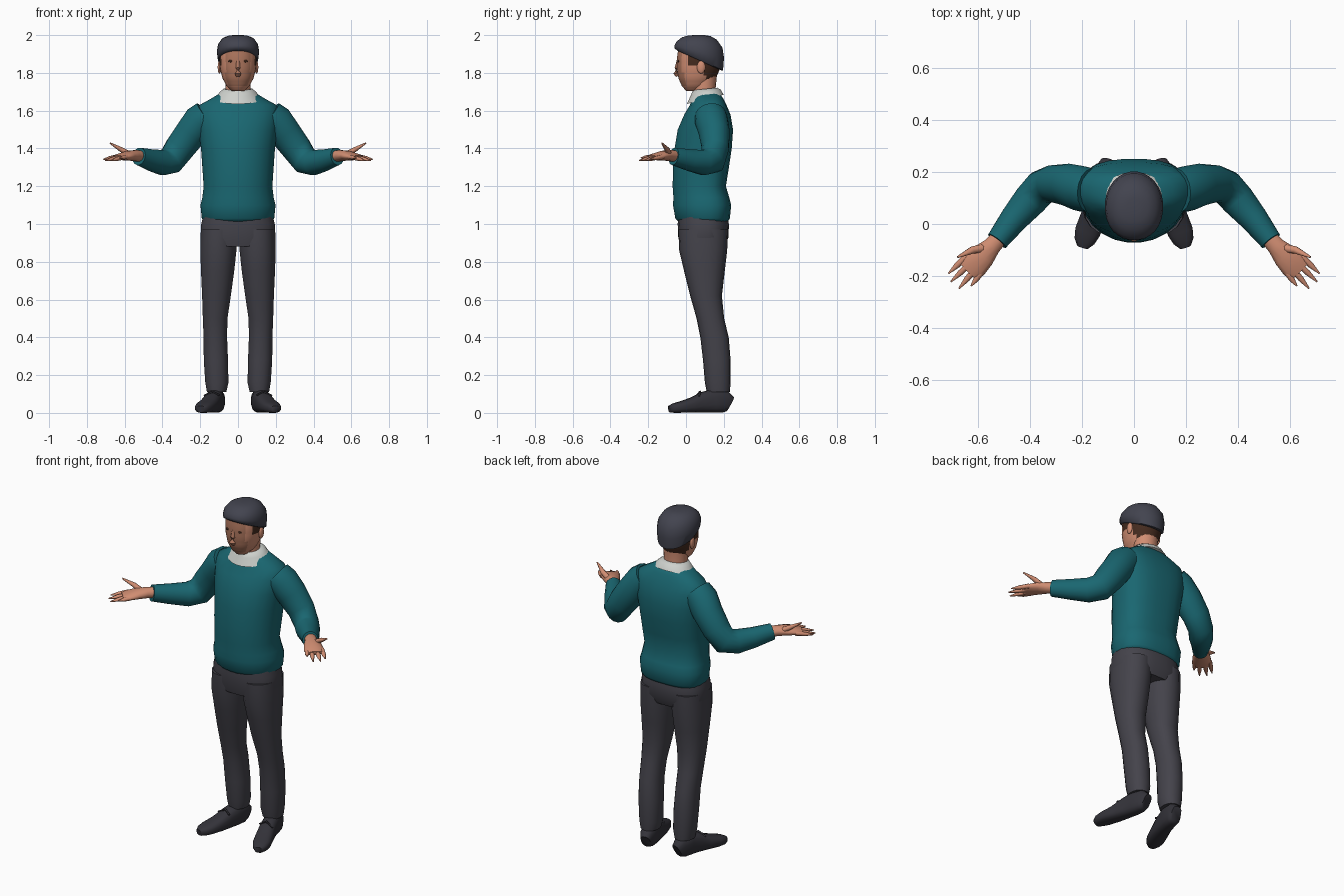
import bpy, bmesh, math
from mathutils import Vector


def material(name, rgb):
    m = bpy.data.materials.new(name)
    m.diffuse_color = (*rgb, 1)
    return m


TEAL = material("teal_wool", (0.010, 0.135, 0.165))
TROUSER = material("charcoal_cloth", (0.058, 0.056, 0.070))
CAP = material("slate_cap", (0.055, 0.057, 0.078))
SHOE = material("dark_shoe", (0.034, 0.033, 0.042))
SKIN = material("skin", (0.64, 0.27, 0.17))
FACE = material("shaded_skin", (0.42, 0.18, 0.11))
HAIR = material("brown_hair", (0.06, 0.025, 0.014))
COLLAR = material("pale_collar", (0.62, 0.64, 0.61))


def finish(name, bm, mats, mirror=False, rule=None):
    """Turn a bmesh into a smooth, optionally mirrored, coloured object."""
    bmesh.ops.recalc_face_normals(bm, faces=bm.faces)
    if rule:
        for f in bm.faces:
            f.material_index = rule(f.calc_center_median())
    me = bpy.data.meshes.new(name)
    bm.to_mesh(me)
    bm.free()
    for m in mats:
        me.materials.append(m)
    ob = bpy.data.objects.new(name, me)
    bpy.context.collection.objects.link(ob)
    bpy.ops.object.select_all(action='DESELECT')
    ob.select_set(True)
    bpy.context.view_layer.objects.active = ob
    bpy.ops.object.shade_smooth_by_angle(angle=math.radians(60))
    if mirror:
        ob.modifiers.new("mirror", 'MIRROR').use_mirror_merge = False
    return ob


def skin_rings(bm, rings):
    """Bridge a list of point rings and close both ends."""
    vs = [[bm.verts.new(p) for p in r] for r in rings]
    n = len(vs[0])
    for a, b in zip(vs, vs[1:]):
        for i in range(n):
            j = (i + 1) % n
            bm.faces.new((a[i], a[j], b[j], b[i]))
    bm.faces.new(vs[0])
    bm.faces.new(vs[-1])


def outline(n, power_neg=2.0, power_pos=2.0):
    """Unit superellipse, with its own squareness on each half."""
    pts = []
    for i in range(n):
        t = 2 * math.pi * (i + 0.5) / n
        c, s = math.cos(t), math.sin(t)
        e = 2 / (power_pos if s > 0 else power_neg)
        pts.append((math.copysign(abs(c) ** e, c), math.copysign(abs(s) ** e, s)))
    return pts


def densify(rows, k):
    out = [rows[0]]
    for a, b in zip(rows, rows[1:]):
        out += [[u + (v - u) * i / k for u, v in zip(a, b)] for i in range(1, k + 1)]
    return out


def stack(name, rows, mats, n=24, front=2.0, back=2.0, mid=0.5, fine=1, **kw):
    """Upright loft; row = z, centre x, half width, front y, back y, slope."""
    bm = bmesh.new()
    rings = []
    for z, cx, w, yf, yb, slope in densify(rows, fine):
        ym = yf + (yb - yf) * mid
        ring = []
        for u, v in outline(n, front, back):
            dy = v * ((yb - ym) if v > 0 else (ym - yf))
            ring.append((cx + u * w, ym + dy, z + slope * dy))
        rings.append(ring)
    skin_rings(bm, rings)
    return finish(name, bm, mats, **kw)


def add_tube(bm, path, n=12, power=2.0):
    """Sweep along a path; point = x, y, z, half width, half height."""
    pts = [Vector(p[:3]) for p in path]
    rings = []
    for i, p in enumerate(pts):
        t = (pts[min(i + 1, len(pts) - 1)] - pts[max(i - 1, 0)]).normalized()
        side = t.cross(Vector((0, 0, 1))).normalized()
        up = side.cross(t)
        rings.append([p + side * u * path[i][3] + up * v * path[i][4]
                      for u, v in outline(n, power, power)])
    skin_rings(bm, rings)


def tube(name, paths, mat, n=12, power=2.0, mirror=True):
    bm = bmesh.new()
    for p in paths:
        add_tube(bm, p, n, power)
    return finish(name, bm, [mat], mirror)


def blob(name, centre, size, mat):
    bm = bmesh.new()
    bmesh.ops.create_uvsphere(bm, u_segments=10, v_segments=8, radius=1)
    for v in bm.verts:
        v.co = Vector(centre) + Vector(a * b for a, b in zip(v.co, size))
    return finish(name, bm, [mat], True)


# sweater body
stack("sweater_body", [
    (1.01, 0, .180, -.040, .220, 0), (1.03, 0, .193, -.058, .233, 0),
    (1.10, 0, .200, -.070, .240, 0), (1.14, 0, .190, -.068, .230, 0),
    (1.20, 0, .183, -.072, .212, 0), (1.30, 0, .190, -.070, .228, 0),
    (1.40, 0, .197, -.062, .243, 0), (1.50, 0, .210, -.045, .250, 0),
    (1.58, 0, .220, -.010, .236, 0), (1.63, 0, .205, .020, .215, 0),
    (1.66, 0, .150, .030, .200, 0), (1.69, 0, .100, .040, .180, 0)],
    [TEAL], front=2.1, back=2.6, mid=0.56)

# sleeves
tube("sleeve", [[
    (.165, .13, 1.572, .085, .085), (.20, .135, 1.545, .088, .090),
    (.25, .15, 1.48, .082, .085), (.31, .155, 1.40, .072, .080),
    (.355, .14, 1.337, .068, .076), (.40, .09, 1.325, .066, .068),
    (.46, .02, 1.338, .055, .058), (.525, -.065, 1.358, .043, .047)]],
    TEAL, n=16)

# hands, palms up with spread fingers
tube("palm", [[
    (.505, -.04, 1.358, .032, .032), (.545, -.085, 1.362, .036, .030),
    (.58, -.122, 1.362, .050, .026), (.615, -.16, 1.356, .055, .019),
    (.637, -.182, 1.352, .046, .012)]], SKIN)
fingers = []
for base, tip in [((.640, -.122, 1.356), (.712, -.190, 1.342)),
                  ((.620, -.143, 1.354), (.703, -.222, 1.336)),
                  ((.602, -.165, 1.354), (.672, -.248, 1.336)),
                  ((.582, -.180, 1.356), (.625, -.238, 1.350))]:
    half = [a * .45 + b * .55 for a, b in zip(base, tip)]
    fingers.append([(*base, .013, .013), (*half, .012, .011), (*tip, .003, .003)])
fingers.append([(.565, -.09, 1.362, .018, .018), (.62, -.10, 1.395, .015, .013),
                (.677, -.127, 1.428, .004, .004)])
tube("fingers", fingers, SKIN, n=8)

# trousers
stack("trouser_hips", [
    (1.06, 0, .180, -.040, .215, 0), (1.00, 0, .196, -.045, .228, 0),
    (.93, 0, .200, -.042, .226, 0), (.88, 0, .185, -.030, .205, 0)],
    [TROUSER], front=2.4, back=2.5)
stack("trouser_leg", [
    (.97, .100, .097, -.040, .222, 0), (.86, .104, .097, -.036, .218, 0),
    (.75, .108, .089, -.010, .205, 0), (.62, .114, .077, .022, .190, 0),
    (.50, .121, .066, .056, .202, 0), (.40, .120, .063, .076, .226, 0),
    (.28, .117, .065, .090, .236, 0), (.16, .112, .062, .100, .236, 0),
    (.11, .113, .052, .110, .232, 0)],
    [TROUSER], n=18, front=2.2, back=2.2, mirror=True)

# shoes, toes turned outward
tube("shoe", [[
    (.104, .232, .045, .028, .043), (.11, .205, .060, .042, .060),
    (.12, .15, .065, .045, .065), (.135, .09, .055, .046, .055),
    (.155, .03, .040, .050, .040), (.178, -.03, .030, .050, .030),
    (.19, -.065, .025, .040, .025), (.197, -.088, .020, .022, .018)]],
    SHOE, n=16, power=2.7)
tube("shoe_lace", [[(.10, .06, .095, .005, .005), (.135, .075, .112, .006, .006),
                    (.18, .07, .09, .005, .005)]], SHOE, n=6)

# collar and neck
stack("collar", [
    (1.66, 0, .125, .004, .200, .25), (1.695, 0, .099, .024, .185, .20),
    (1.715, 0, .078, .036, .166, .10)], [COLLAR])
stack("neck", [(1.64, 0, .068, .035, .165, 0), (1.70, 0, .066, .035, .155, 0),
               (1.80, 0, .070, .030, .165, 0)], [SKIN], n=18)


def head_colour(c):
    """Hair behind the ears and as sideburns, shaded skin on the face."""
    if (c.y > .10 and c.z > 1.755) or (c.y > .015 and c.z > 1.85):
        return 1
    if c.y < .0 and abs(c.x) < .065 and c.z > 1.735:
        return 2
    return 0


# head
stack("head", [
    (1.705, 0, .034, .000, .080, 0), (1.73, 0, .060, -.022, .125, 0),
    (1.77, 0, .082, -.040, .158, 0), (1.82, 0, .095, -.048, .180, 0),
    (1.88, 0, .100, -.048, .190, 0), (1.94, 0, .096, -.040, .188, 0),
    (1.975, 0, .060, .000, .150, 0)],
    [SKIN, HAIR, FACE], n=32, fine=3, front=2.2, rule=head_colour)
tube("nose", [[(0, -.040, 1.865, .010, .010), (0, -.049, 1.825, .013, .012),
               (0, -.054, 1.797, .018, .014), (0, -.046, 1.782, .012, .008)]],
     FACE, n=8, mirror=False)
blob("ear", (.098, .080, 1.830), (.010, .022, .034), SKIN)
blob("eye", (.040, -.041, 1.862), (.013, .004, .006), HAIR)

# flat cap, lower at the back
stack("flat_cap", [
    (1.865, 0, .098, -.045, .188, -.45), (1.872, 0, .107, -.062, .197, -.45),
    (1.912, 0, .112, -.062, .202, -.25), (1.950, 0, .106, -.050, .194, -.14),
    (1.982, 0, .084, -.022, .164, -.07), (1.996, 0, .055, .010, .130, -.02),
    (2.0, 0, .025, .040, .100, 0)], [CAP], n=28, front=2.2)
